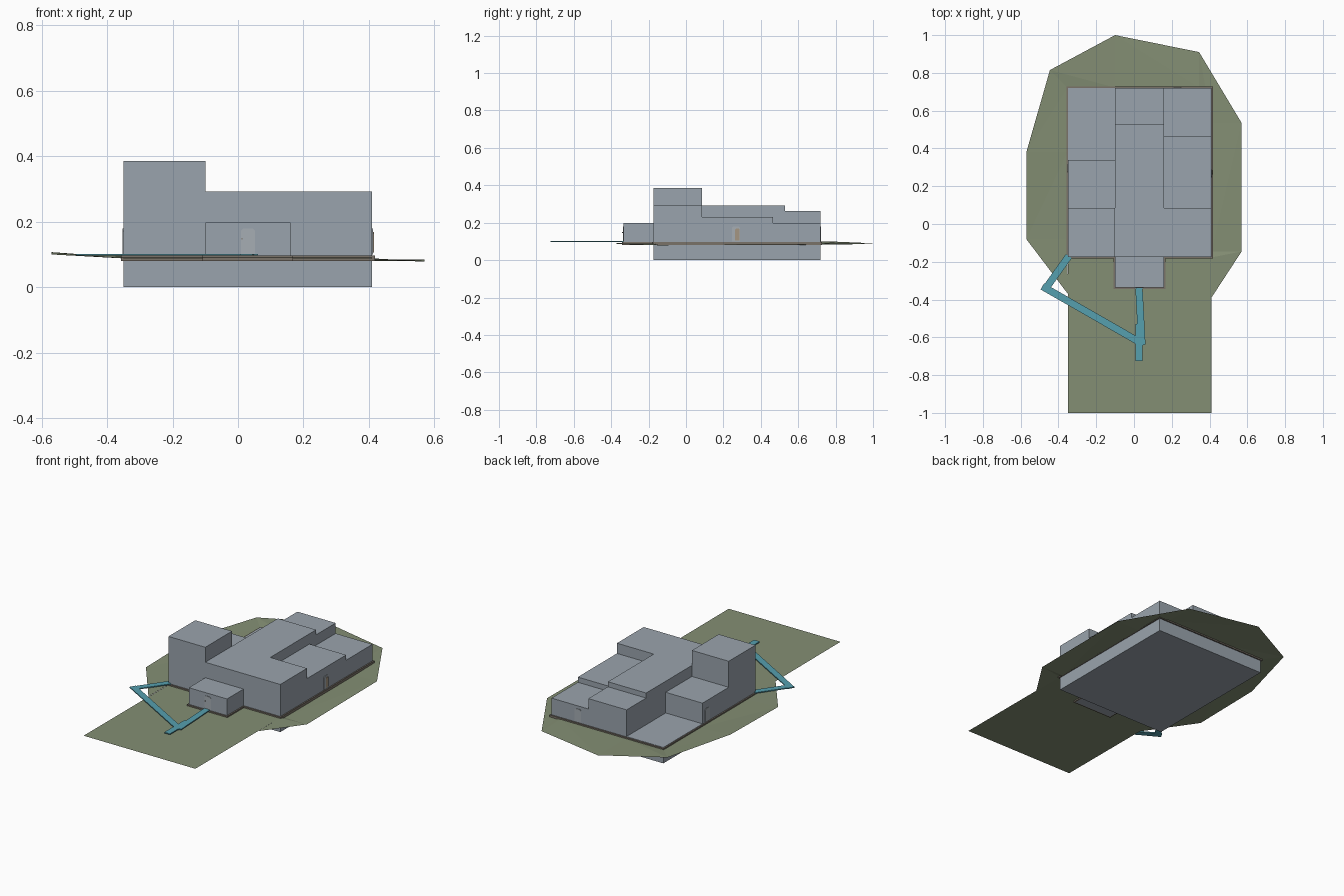
import bpy, bmesh, math
from mathutils import Matrix, Vector

if "Cube" in bpy.data.objects:
    bpy.data.objects.remove(bpy.data.objects["Cube"])


def material(name, rgb):
    m = bpy.data.materials.new(name)
    lin = [((c / 255 + 0.055) / 1.055) ** 2.4 for c in rgb]
    m.diffuse_color = (*lin, 1)
    m.use_nodes = True
    m.node_tree.nodes["Principled BSDF"].inputs["Base Color"].default_value = m.diffuse_color
    return m


WALL = material("blue grey wall", (154, 164, 173))
GRASS = material("olive ground", (132, 143, 116))
PATH = material("teal path", (86, 160, 175))
BASE = material("brown grey plinth", (122, 114, 104))
DOOR = material("pale grey door", (166, 174, 180))
TAN = material("tan door panel", (165, 150, 130))


def finish(bm, name, mat):
    bmesh.ops.recalc_face_normals(bm, faces=bm.faces)
    me = bpy.data.meshes.new(name)
    bm.to_mesh(me)
    bm.free()
    me.materials.append(mat)
    ob = bpy.data.objects.new(name, me)
    bpy.context.collection.objects.link(ob)
    return ob


def box(name, mat, x0, x1, y0, y1, z0, z1):
    bm = bmesh.new()
    size = Matrix.Diagonal((x1 - x0, y1 - y0, z1 - z0, 1))
    mid = Matrix.Translation(((x0 + x1) / 2, (y0 + y1) / 2, (z0 + z1) / 2))
    bmesh.ops.create_cube(bm, size=1, matrix=mid @ size)
    return finish(bm, name, mat)


# Stepped building: one closed shell over a plan grid with a roof height per cell
XS = [-0.35, -0.10, 0.16, 0.41]
YS = [-0.175, 0.085, 0.34, 0.465, 0.53, 0.72]
ROOF = [[0.385, 0.225, 0.098, 0.098, 0.098],   # left bay, front to back
        [0.293, 0.293, 0.293, 0.293, 0.262],   # middle bay
        [0.293, 0.23, 0.23, 0.198, 0.198]]     # right bay


def height(i, j):
    return ROOF[i][j] if 0 <= i < 3 and 0 <= j < 5 else 0.0


bm = bmesh.new()


def quad(*pts):
    bm.faces.new([bm.verts.new(p) for p in pts])


for i in range(4):
    for j in range(6):
        h = height(i, j)
        if h:
            x0, x1, y0, y1 = XS[i], XS[i + 1], YS[j], YS[j + 1]
            for z in (0, h):
                quad((x0, y0, z), (x1, y0, z), (x1, y1, z), (x0, y1, z))
        left, front = height(i - 1, j), height(i, j - 1)
        if h != left:
            a, b, x = YS[j], YS[j + 1], XS[i]
            quad((x, a, left), (x, b, left), (x, b, h), (x, a, h))
        if h != front:
            a, b, y = XS[i], XS[i + 1], YS[j]
            quad((a, y, front), (b, y, front), (b, y, h), (a, y, h))
bmesh.ops.remove_doubles(bm, verts=bm.verts, dist=1e-4)
bmesh.ops.recalc_face_normals(bm, faces=bm.faces)
bmesh.ops.dissolve_limit(bm, angle_limit=0.01, verts=bm.verts, edges=bm.edges)
finish(bm, "building", WALL)

# Entrance porch
box("porch", WALL, -0.10, 0.16, -0.335, -0.175, 0.08, 0.198)

# Plinth strips round the foot of the walls
T = 0.008
box("plinth_left", BASE, -0.35 - T, -0.35, -0.175 - T, 0.72 + T, 0.08, 0.096)
box("plinth_right", BASE, 0.41, 0.41 + T, -0.175 - T, 0.72 + T, 0.08, 0.096)
box("plinth_back", BASE, -0.35, 0.41, 0.72, 0.72 + T, 0.08, 0.096)
box("plinth_front_left", BASE, -0.35, -0.10, -0.175 - T, -0.175, 0.08, 0.096)
box("plinth_front_right", BASE, 0.16, 0.41, -0.175 - T, -0.175, 0.08, 0.096)
box("porch_plinth_left", BASE, -0.10 - T, -0.10, -0.335 - T, -0.175 - T, 0.08, 0.096)
box("porch_plinth_right", BASE, 0.16, 0.16 + T, -0.335 - T, -0.175 - T, 0.08, 0.096)
box("porch_plinth_front", BASE, -0.10, 0.16, -0.335 - T, -0.335, 0.08, 0.096)

# Ground sheet: outline joined to the foot of the building
OUTLINE = [(-0.10, 1.0, 0.09), (0.345, 0.91, 0.085), (0.57, 0.535, 0.084),
           (0.57, -0.145, 0.079), (0.41, -0.39, 0.088), (0.41, -1, 0.09),
           (-0.35, -1, 0.09), (-0.35, -0.37, 0.09), (-0.57, -0.08, 0.1),
           (-0.57, 0.38, 0.107), (-0.445, 0.815, 0.098)]
bm = bmesh.new()
inner = [Vector((min(max(x, -0.352), 0.412), min(max(y, -0.177), 0.722),
                 0.08 if x > 0.5 else 0.088)) for x, y, z in OUTLINE]
for k in range(len(OUTLINE)):
    n = (k + 1) % len(OUTLINE)
    a, b, c, d = Vector(OUTLINE[k]), Vector(OUTLINE[n]), inner[n], inner[k]
    for tri in ((a, b, c), (a, c, d)):
        if (tri[1] - tri[0]).cross(tri[2] - tri[0]).length > 0.005:
            bm.faces.new([bm.verts.new(p) for p in tri])
bmesh.ops.remove_doubles(bm, verts=bm.verts, dist=1e-4)
ground = finish(bm, "ground", GRASS)
if ground.data.polygons[0].normal.z < 0:
    ground.data.flip_normals()


# Walkways: flat strips between points
def walkway(name, p, q, w=0.038):
    p, q = Vector(p), Vector(q)
    d = q - p
    m = (Matrix.Translation((*((p + q) / 2), 0.099))
         @ Matrix.Rotation(math.atan2(d.y, d.x), 4, 'Z')
         @ Matrix.Diagonal((d.length, w, 0.006, 1)))
    b = bmesh.new()
    bmesh.ops.create_cube(b, size=1, matrix=m)
    finish(b, name, PATH)


walkway("porch_walkway", (0.026, -0.335), (0.042, -0.64))
walkway("front_walkway", (0.026, -0.53), (0.026, -0.725))
walkway("long_walkway", (0.05, -0.637), (-0.485, -0.33))
walkway("corner_walkway", (-0.47, -0.345), (-0.345, -0.17))


# Doors: thin plates with clipped top corners, facing along a wall normal
def door(name, mat, pos, angle, w=0.043, h=0.08, depth=0.003):
    c = w * 0.18
    prof = [(-w / 2, 0), (w / 2, 0), (w / 2, h - c), (w / 2 - c, h),
            (c - w / 2, h), (-w / 2, h - c)]
    b = bmesh.new()
    f = b.faces.new([b.verts.new((x, 0, z)) for x, z in prof])
    ext = bmesh.ops.extrude_face_region(b, geom=[f])["geom"]
    bmesh.ops.translate(b, vec=(0, -depth, 0),
                        verts=[v for v in ext if isinstance(v, bmesh.types.BMVert)])
    b.transform(Matrix.Translation(pos) @ Matrix.Rotation(angle, 4, 'Z'))
    finish(b, name, mat)


R = math.pi / 2
for name, x, y, angle in [("front_door", 0.03, -0.335, 0), ("right_door", 0.41, 0.268, R),
                          ("back_door", 0.23, 0.72, 2 * R), ("left_door", -0.35, 0.295, -R)]:
    door(name, DOOR, (x, y, 0.1), angle)
door("right_door_panel", TAN, (0.41, 0.275, 0.106), R, 0.024, 0.062, 0.005)
# Front door knob
box("door_knob", BASE, 0.0105, 0.0145, -0.341, -0.337, 0.146, 0.15)
